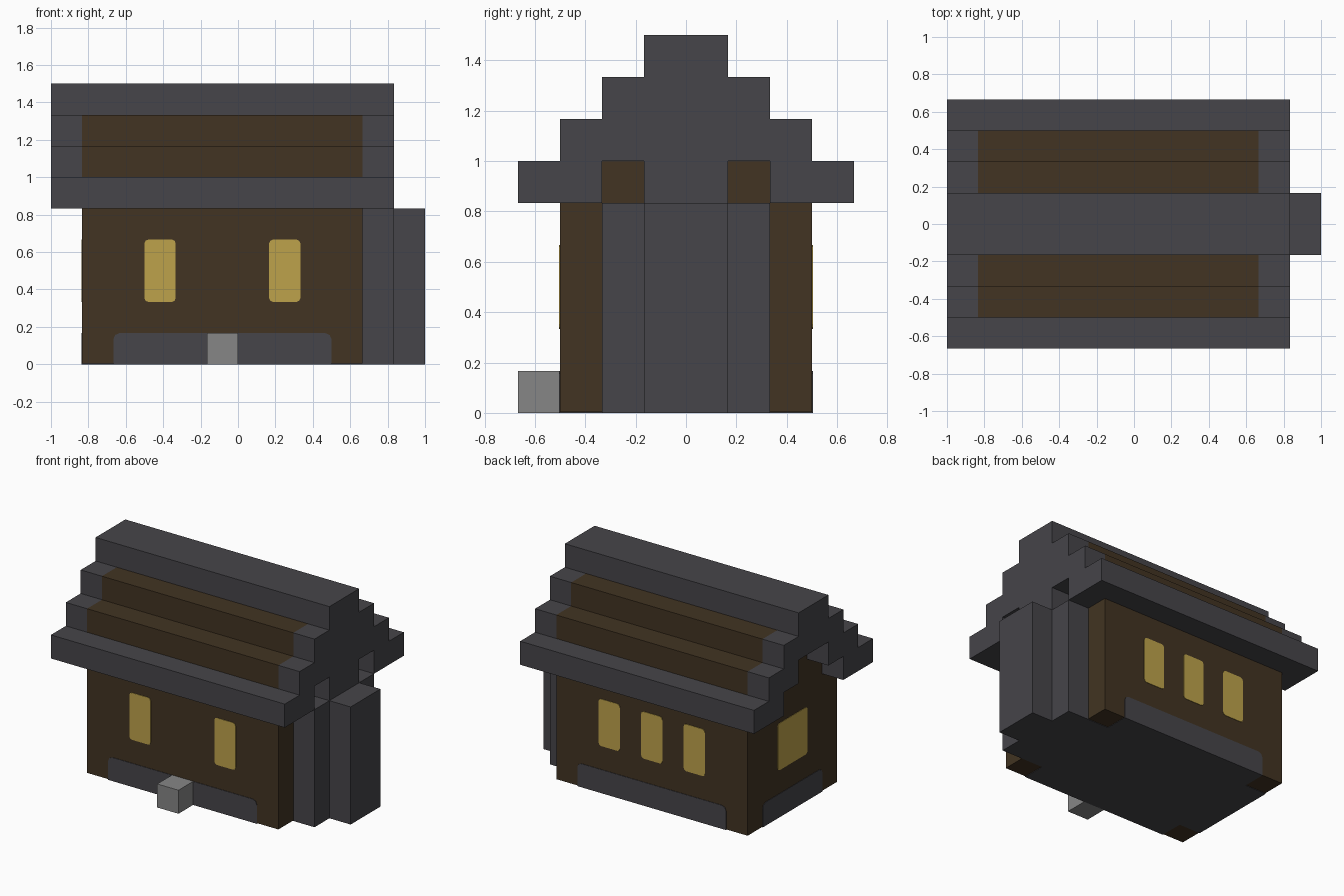
import bpy
import bmesh
from mathutils import Vector

U = 1 / 6          # size of one block
THIN = 0.02        # thickness of painted plates, in blocks

if "Cube" in bpy.data.objects:
    bpy.data.objects.remove(bpy.data.objects["Cube"], do_unlink=True)


def material(name, rgb):
    m = bpy.data.materials.new(name)
    m.use_nodes = True
    m.diffuse_color = (*rgb, 1)
    bsdf = m.node_tree.nodes["Principled BSDF"]
    bsdf.inputs["Base Color"].default_value = (*rgb, 1)
    bsdf.inputs["Roughness"].default_value = 0.9
    return m


STONE = material("dark stone", (0.061, 0.059, 0.067))
WOOD = material("dark wood", (0.054, 0.034, 0.016))
GLOW = material("window yellow", (0.515, 0.365, 0.07))
STEP = material("light stone", (0.24, 0.24, 0.24))


def prism(name, outline, axis, lo, hi, *mats, cuts=(), rule=None):
    """Extrude a 2D outline (in blocks) along an axis from lo to hi."""
    place = {"x": lambda a, b, d: (d, a, b),
             "y": lambda a, b, d: (a, d, b),
             "z": lambda a, b, d: (a, b, d)}[axis]
    bm = bmesh.new()
    base = bm.faces.new([bm.verts.new(place(a, b, lo)) for a, b in outline])
    new = bmesh.ops.extrude_face_region(bm, geom=[base])["geom"]
    verts = [v for v in new if isinstance(v, bmesh.types.BMVert)]
    bmesh.ops.translate(bm, verts=verts, vec=Vector(place(0, 0, hi - lo)))
    for x in cuts:
        bmesh.ops.bisect_plane(bm, geom=bm.verts[:] + bm.edges[:] + bm.faces[:],
                               plane_co=(x, 0, 0), plane_no=(1, 0, 0))
    bmesh.ops.recalc_face_normals(bm, faces=bm.faces[:])
    if rule:
        for f in bm.faces:
            f.material_index = int(rule(f.calc_center_median()))
    bmesh.ops.scale(bm, vec=(U, U, U), verts=bm.verts[:])
    mesh = bpy.data.meshes.new(name)
    bm.to_mesh(mesh)
    bm.free()
    for m in mats:
        mesh.materials.append(m)
    ob = bpy.data.objects.new(name, mesh)
    bpy.context.collection.objects.link(ob)
    return ob


def mirrored(half):
    """Close a half outline by mirroring its first coordinate."""
    return half + [(-a, b) for a, b in reversed(half)]


def rect(a0, a1, b0, b1):
    return [(a0, b0), (a1, b0), (a1, b1), (a0, b1)]


def soft_rect(a0, a1, b0, b1, r, bottom=True):
    """Rectangle with slightly rounded corners."""
    k = r * 0.3
    top = [(a1, b1 - r), (a1 - k, b1 - k), (a1 - r, b1),
           (a0 + r, b1), (a0 + k, b1 - k), (a0, b1 - r)]
    if not bottom:
        return [(a0, b0), (a1, b0)] + top
    return [(a0, b0 + r), (a0 + k, b0 + k), (a0 + r, b0),
            (a1 - r, b0), (a1 - k, b0 + k), (a1, b0 + r)] + top


def plate(name, outline, axis, wall, side, mat):
    lo, hi = sorted((wall - side * THIN, wall + side * THIN))
    prism(name, outline, axis, lo, hi, mat)


# House body with stepped gables
prism("walls", mirrored([(3, THIN), (3, 5), (2, 5), (2, 6), (1, 6), (1, 7)]),
      "x", -5, 4, WOOD)

# Stone floor, leaving the four wooden corner posts free
prism("floor", [(-4, -3), (3, -3), (3, -2), (4, -2), (4, 2), (3, 2),
                (3, 3), (-4, 3), (-4, 2), (-5, 2), (-5, -2), (-4, -2)],
      "z", 0, THIN * 1.5, STONE)

# Stepped roof: stone frame with wooden middle courses
prism("roof", mirrored([(1, 7), (1, 6), (2, 6), (2, 5), (4, 5), (4, 6),
                        (3, 6), (3, 7), (2, 7), (2, 8), (1, 8), (1, 9)]),
      "x", -6, 5, STONE, WOOD, cuts=(-5, 4),
      rule=lambda c: -5 < c.x < 4 and 6.2 < c.z < 8.2 and abs(c.y) > 1.2)

# Chimney stack on the gable end
prism("chimney_back", mirrored([(2, 0), (2, 5), (1, 5), (1, 7)]),
      "x", 4, 5, STONE)
prism("chimney_front", rect(-1, 1, 0, 5), "x", 5, 6, STONE)

# Doorstep
prism("doorstep", rect(-1, 0, 0, 1), "y", -4, -3, STEP)

# Stone footings
for label, side in (("front", -1), ("back", 1)):
    plate(label + "_footing", soft_rect(-4, 3, 0, 1, 0.2, False),
          "y", 3 * side, side, STONE)
plate("end_footing", soft_rect(-2, 2, 0, 1, 0.2, False), "x", -5, -1, STONE)

# Glowing windows
for label, side, starts in (("front", -1, (-3, 1)), ("back", 1, (-3, -1, 1))):
    for i, x in enumerate(starts):
        plate(f"{label}_window_{i + 1}", soft_rect(x, x + 1, 2, 4, 0.12),
              "y", 3 * side, side, GLOW)
plate("end_window", soft_rect(-1, 1, 2, 4, 0.12), "x", -5, -1, GLOW)
